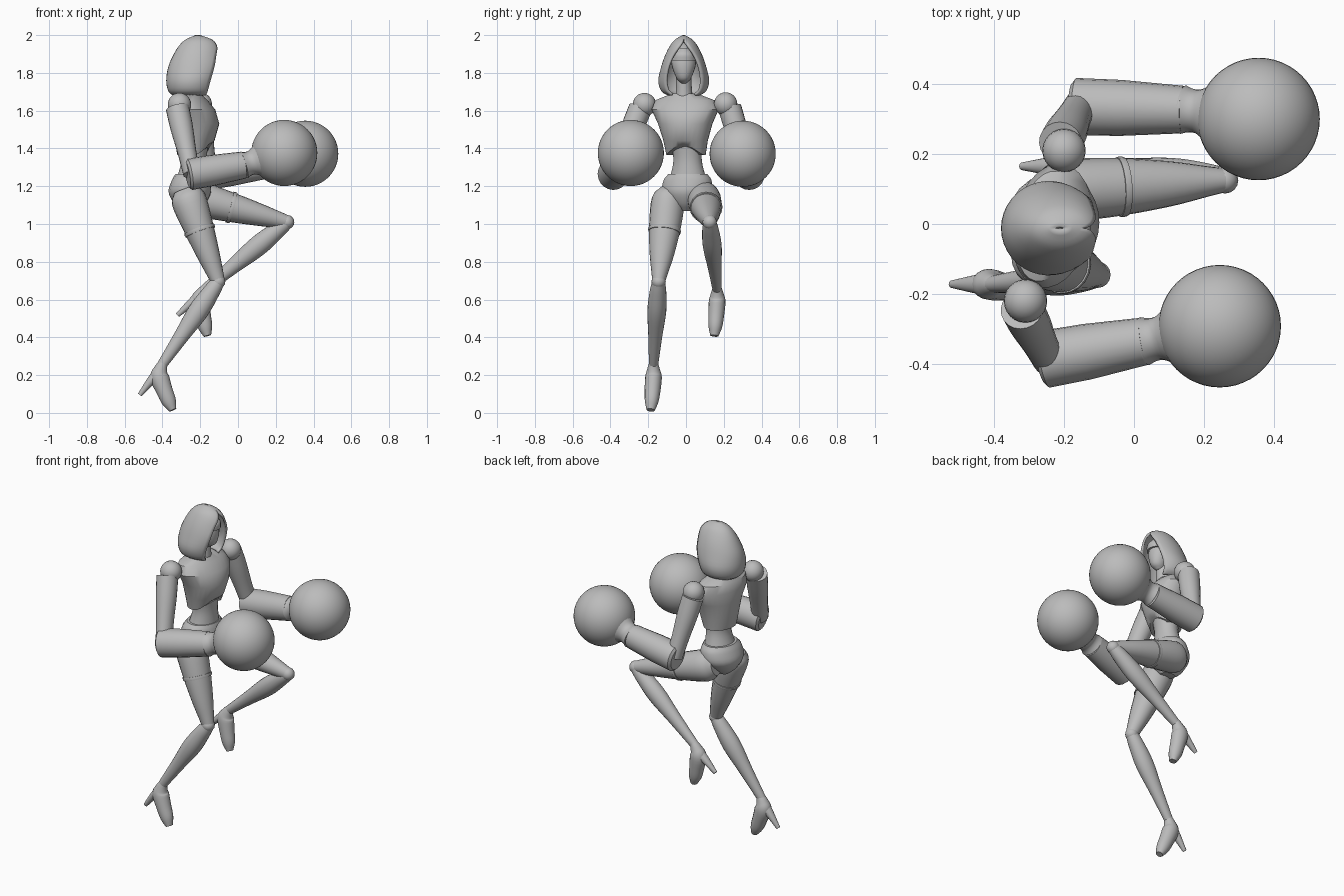
import bpy, bmesh, math
from mathutils import Vector, Matrix

old = bpy.data.objects.get("Cube")
if old:
    bpy.data.objects.remove(old, do_unlink=True)

grey = bpy.data.materials.new("plain_grey")
grey.use_nodes = True
colour = (0.5, 0.5, 0.5, 1)
grey.diffuse_color = colour
grey.node_tree.nodes["Principled BSDF"].inputs["Base Color"].default_value = colour
UP = Vector((0, 0, 1))
SIDE = Vector((0, 1, 0))
TWIST = Vector((0.2, 0.98, 0)).normalized()


def finish(bm, name, angle=35):
    bmesh.ops.recalc_face_normals(bm, faces=bm.faces)
    mesh = bpy.data.meshes.new(name)
    bm.to_mesh(mesh)
    bm.free()
    mesh.materials.append(grey)
    obj = bpy.data.objects.new(name, mesh)
    bpy.context.collection.objects.link(obj)
    bpy.ops.object.select_all(action="DESELECT")
    obj.select_set(True)
    bpy.context.view_layer.objects.active = obj
    bpy.ops.object.shade_smooth_by_angle(angle=math.radians(angle))
    return obj


def spline(points, steps):
    """Smooth the list of section rows with a Catmull-Rom curve."""
    rows = [Vector(p) for p in points]
    if steps < 2:
        return rows
    ends = [rows[0] * 2 - rows[1]] + rows + [rows[-1] * 2 - rows[-2]]
    out = []
    for p, q, r, s in zip(ends, ends[1:], ends[2:], ends[3:]):
        for k in range(steps):
            t = k / steps
            out.append(q + (r - p) * t / 2 + (p * 2 - q * 5 + r * 4 - s) * t * t / 2
                       + (q * 3 - p - r * 3 + s) * t ** 3 / 2)
    return out + [rows[-1]]


def bridge(bm, rings, closed=True):
    for low, high in zip(rings, rings[1:]):
        count = len(low)
        for i in range(count if closed else count - 1):
            j = (i + 1) % count
            bm.faces.new((low[i], low[j], high[j], high[i]))


def loft(name, points, steps=4, sides=20, side=SIDE, level=False, bend=None):
    """Skin oval sections: each row is x, y, z, sideways radius, depth radius."""
    rows = spline(points, steps)
    bm = bmesh.new()
    rings = []
    for i, row in enumerate(rows):
        here = Vector(row[:3])
        ahead = Vector(rows[min(i + 1, len(rows) - 1)][:3])
        behind = Vector(rows[max(i - 1, 0)][:3])
        axis = UP if level else (ahead - behind).normalized()
        across = (side - axis * side.dot(axis)).normalized()
        deep = across.cross(axis)
        ring = []
        for k in range(sides):
            a = math.tau * k / sides
            co = here + across * row[3] * math.sin(a) + deep * row[4] * math.cos(a)
            if bend:
                co.z += bend(i, a)
            ring.append(bm.verts.new(co))
        rings.append(ring)
    bridge(bm, rings)
    bm.faces.new(rings[0])
    bm.faces.new(rings[-1])
    return finish(bm, name)


def ball(name, centre, radius, detail=16):
    bm = bmesh.new()
    bmesh.ops.create_uvsphere(bm, u_segments=detail * 2, v_segments=detail, radius=radius,
                              matrix=Matrix.Translation(centre))
    return finish(bm, name)


def along(start, end, profile):
    """Sections on a straight line: fraction, sideways radius, depth radius."""
    a, b = Vector(start), Vector(end)
    return [(*a.lerp(b, t), u, v) for t, u, v in profile]


# Hood: an open shell whose rim closes at the brow
# rows: height, back x, rim x, half width, half opening
hood_rows = [(1.68, -.345, -.17, .085, .06), (1.705, -.37, -.16, .12, .085),
             (1.76, -.38, -.145, .135, .095), (1.83, -.37, -.125, .12, .085),
             (1.89, -.345, -.115, .1, .06), (1.94, -.315, -.11, .075, .025),
             (1.975, -.28, -.135, .048, .001), (2.0, -.225, -.2, .006, .0001)]
bm = bmesh.new()
rings = []
for z, back, rim, half, gap in spline(hood_rows, 3):
    limit = math.pi - math.asin(min(1, max(0, gap) / half))
    ring = []
    for k in range(-14, 15):
        a = limit * k / 14
        x = back + (rim - back) * (1 - math.cos(a)) / (1 - math.cos(limit))
        ring.append(bm.verts.new((x, half * math.sin(a) - .012, z)))
    rings.append(ring)
bridge(bm, rings, closed=False)
bmesh.ops.remove_doubles(bm, verts=bm.verts, dist=0.0008)
hood = finish(bm, "hood", 45)
shell = hood.modifiers.new("thickness", "SOLIDIFY")
shell.thickness = 0.012
shell.offset = -1

# Face, brow plate and neck
loft("face", [(-.2, -.012, 1.745, .015, .02), (-.19, -.012, 1.775, .04, .045),
              (-.2, -.012, 1.85, .065, .065), (-.215, -.012, 1.92, .05, .06),
              (-.225, -.012, 1.96, .01, .015)], level=True)
loft("brow_plate", [(-.195, -.012, 1.865, .068, .07), (-.195, -.012, 1.9, .062, .07),
                    (-.205, -.012, 1.93, .035, .055)], level=True)
loft("neck", [(-.25, -.01, 1.6, .07, .07), (-.235, -.01, 1.68, .045, .05),
              (-.23, -.012, 1.78, .04, .045)], level=True, side=TWIST)

# Chest shell: the lower front edge arches up at the middle
def rib_arch(i, a):
    return .055 * max(0, math.cos(a)) ** 3 if i == 0 else 0


loft("chest", [(-.235, .0, 1.365, .105, .085), (-.23, -.002, 1.44, .118, .105),
               (-.222, -.004, 1.53, .145, .122), (-.235, -.005, 1.605, .18, .112),
               (-.25, -.006, 1.655, .16, .085), (-.25, -.008, 1.69, .07, .055)],
     steps=1, sides=28, side=TWIST, level=True, bend=rib_arch)
loft("waist", [(-.25, .01, 1.2, .115, .09), (-.24, .01, 1.27, .09, .075),
               (-.232, .008, 1.35, .076, .066), (-.232, .004, 1.45, .09, .08)],
     side=TWIST, level=True)
loft("pelvis", [(-.25, .0, 1.07, .03, .045), (-.255, .0, 1.11, .085, .085),
                (-.255, .005, 1.17, .132, .112), (-.25, .008, 1.23, .13, .1),
                (-.245, .01, 1.265, .105, .085)], level=True, side=TWIST)

# Arms: shoulder ball, sleeve, forearm, cuff and round glove
SLEEVE = [(.0, .062, .062), (.3, .06, .06), (.65, .054, .05), (1, .05, .045)]
FOREARM = [(-.08, .066, .07), (-.04, .082, .084), (.4, .08, .082), (1, .068, .072)]
CUFF = [(0, .07, .073), (.12, .062, .064), (.25, .068, .07), (.5, .11, .11)]


def arm(label, shoulder, elbow, wrist, glove):
    ball(label + "_shoulder", shoulder, .062, 12)
    outward = Vector((-.01, math.copysign(.022, shoulder[1]), -.02))
    loft(label + "_upper_arm", along(Vector(shoulder) + outward, elbow, SLEEVE), steps=3)
    loft(label + "_forearm", along(elbow, wrist, FOREARM), steps=1)
    loft(label + "_cuff", along(wrist, glove, CUFF), steps=3)
    ball(label + "_glove", glove, .175, 24)


arm("right", (-.31, -.22, 1.632), (-.245, -.385, 1.265), (.03, -.335, 1.312), (.245, -.292, 1.376))
arm("left", (-.2, .21, 1.635), (-.155, .335, 1.265), (.14, .327, 1.31), (.356, .3, 1.372))

# Legs: thigh, hem, knee, shin and a heeled foot
THIGH = [(-.12, .05, .06), (0, .086, .092), (.3, .085, .082), (.65, .066, .062),
         (.9, .043, .044), (1, .034, .036)]
HEM = [(.36, .086, .084), (.38, .087, .084), (.4, .085, .082)]
SHIN = [(0, .034, .036), (.12, .044, .045), (.35, .05, .054), (.65, .037, .04), (1, .024, .026)]
FOOT = [(.01, 0, .02, .022, .022), (-.005, 0, -.02, .034, .036), (-.01, 0, -.06, .044, .05),
        (.015, -.005, -.13, .042, .044), (.04, -.01, -.19, .036, .038),
        (.06, -.015, -.235, .022, .02)]
HEEL = [(-.02, 0, -.045, .032, .034), (-.06, 0, -.085, .024, .022), (-.115, 0, -.155, .011, .012)]


def leg(label, hip, knee, ankle, tilt):
    loft(label + "_thigh", along(hip, knee, THIGH))
    loft(label + "_thigh_hem", along(hip, knee, HEM), steps=1)
    ball(label + "_knee", knee, .038, 8)
    loft(label + "_shin", along(knee, ankle, SHIN))
    turn = Matrix.Rotation(math.radians(tilt), 3, "Y")
    for part, rows in (("_foot", FOOT), ("_heel", HEEL)):
        placed = [(*(Vector(ankle) + turn @ Vector(r[:3])), *r[3:]) for r in rows]
        loft(label + part, placed, sides=16)


leg("right", (-.262, -.095, 1.13), (-.105, -.145, .695), (-.405, -.172, .25), 0)
leg("left", (-.215, .095, 1.135), (.26, .125, 1.01), (-.18, .165, .65), 10)
